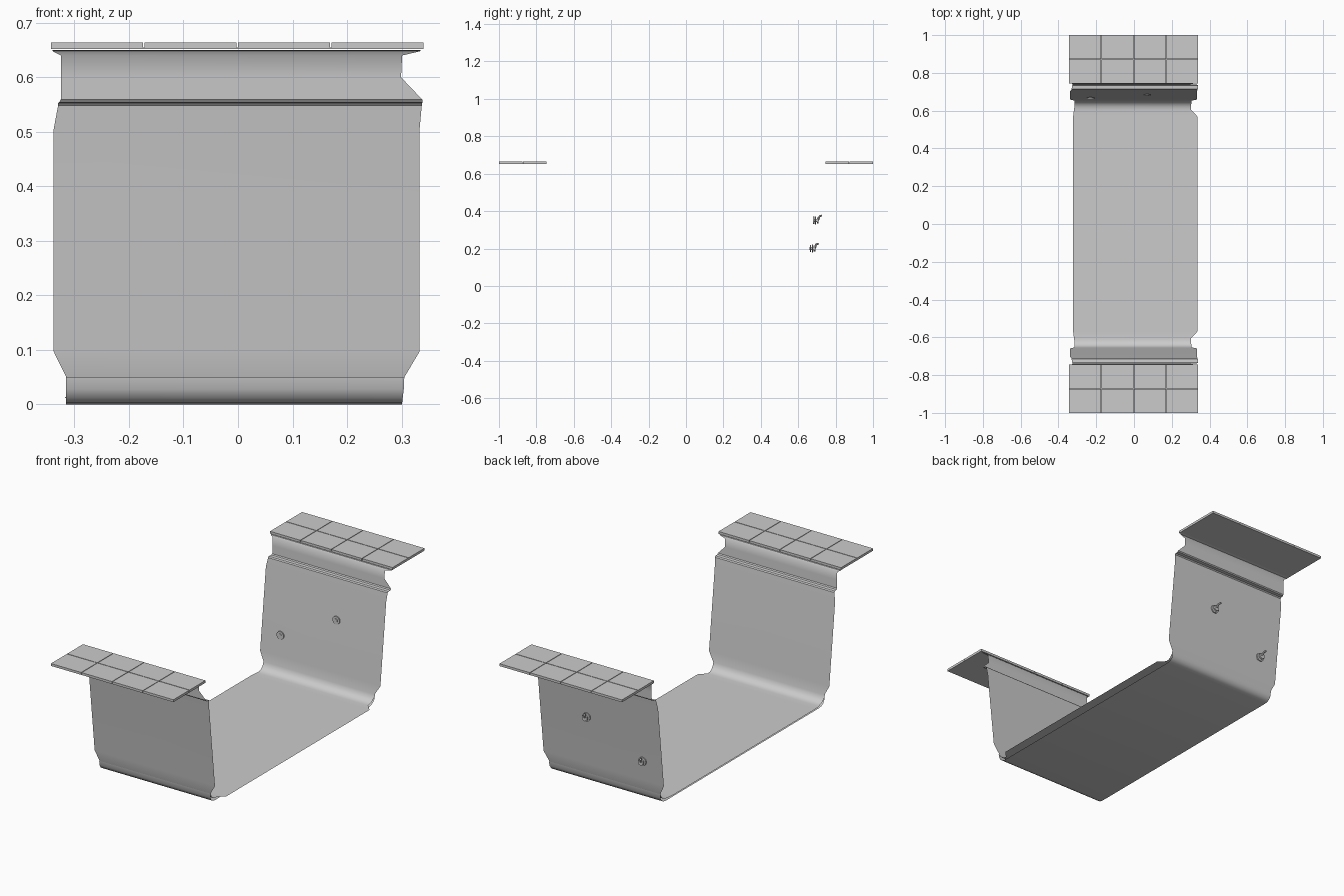
import bpy, bmesh, math
from mathutils import Matrix, Vector

if "Cube" in bpy.data.objects:
    bpy.data.objects.remove(bpy.data.objects["Cube"])


def finish(bm, name, smooth=True):
    me = bpy.data.meshes.new(name)
    bm.to_mesh(me)
    bm.free()
    ob = bpy.data.objects.new(name, me)
    bpy.context.collection.objects.link(ob)
    if smooth:
        bpy.ops.object.select_all(action='DESELECT')
        ob.select_set(True)
        bpy.context.view_layer.objects.active = ob
        bpy.ops.object.shade_smooth_by_angle(angle=math.radians(35))
    return ob


def sheet(name, half, flip=False):
    """Thin sheet from rows (y, z, left x, right x), mirrored front to back."""
    rows = [(-y, z, l, r) for y, z, l, r in reversed(half)] + half
    bm = bmesh.new()
    pairs = [(bm.verts.new((l, y, z)), bm.verts.new((r, y, z))) for y, z, l, r in rows]
    for (a, b), (d, c) in zip(pairs, pairs[1:]):
        bm.faces.new((d, c, b, a) if flip else (a, b, c, d))
    return finish(bm, name)


def box(bm, x0, x1, y0, y1, z0, z1):
    m = Matrix.Translation(((x0 + x1) / 2, (y0 + y1) / 2, (z0 + z1) / 2)) \
        @ Matrix.Diagonal((x1 - x0, y1 - y0, z1 - z0, 1))
    bmesh.ops.create_cube(bm, size=1, matrix=m)


# Main folded sheet: floor, bend, leaning wall, ledge, neck and top lip
sheet("channel_sheet", [
    (0.57, 0.012, -0.322, 0.335),
    (0.605, 0.012, -0.318, 0.302),
    (0.620, 0.014, -0.315, 0.302),
    (0.634, 0.020, -0.315, 0.303),
    (0.646, 0.032, -0.315, 0.304),
    (0.653, 0.050, -0.315, 0.305),
    (0.659, 0.097, -0.338, 0.333),
    (0.705, 0.505, -0.338, 0.333),
    (0.711, 0.548, -0.330, 0.337),
    (0.716, 0.553, -0.330, 0.338),
    (0.733, 0.554, -0.328, 0.338),
    (0.737, 0.559, -0.325, 0.338),
    (0.739, 0.600, -0.325, 0.299),
    (0.741, 0.640, -0.325, 0.301),
    (0.746, 0.648, -0.340, 0.335),
    (0.760, 0.650, -0.340, 0.335),
])

# Lower skin under the floor
sheet("floor_underside", [
    (0.612, 0.000, -0.315, 0.301),
    (0.630, 0.003, -0.315, 0.301),
    (0.644, 0.012, -0.315, 0.302),
    (0.653, 0.028, -0.315, 0.304),
    (0.656, 0.050, -0.315, 0.305),
], flip=True)

# Top plates, each a thin base with a 4 x 2 grid of tiles
X0, X1, Y0, Y1, gap = -0.343, 0.340, 0.745, 1.0, 0.003
for name, s in (("front", -1), ("back", 1)):
    bm = bmesh.new()
    ys = sorted((s * Y0, s * Y1))
    box(bm, X0, X1, *ys, 0.652, 0.655)
    w, d = (X1 - X0 - 3 * gap) / 4, (Y1 - Y0 - gap) / 2
    for i in range(4):
        for j in range(2):
            x, y = X0 + i * (w + gap), ys[0] + j * (d + gap)
            box(bm, x, x + w, y, y + d, 0.655, 0.664)
    finish(bm, name + "_top_plate", smooth=False)


def cyl(bm, a, b, r, sides=16):
    a, b = Vector(a), Vector(b)
    v = b - a
    m = Matrix.Translation((a + b) / 2) @ v.to_track_quat('Z', 'Y').to_matrix().to_4x4()
    bmesh.ops.create_cone(bm, cap_ends=True, segments=sides, radius1=r, radius2=r,
                          depth=v.length, matrix=m)


# Bolts through the back wall, with a small lever outside
for name, x, y, z in (("lower_bolt", -0.23, 0.670, 0.20), ("upper_bolt", 0.07, 0.687, 0.35)):
    bm = bmesh.new()
    cyl(bm, (x, y - 0.007, z), (x, y - 0.001, z), 0.020, 20)
    cyl(bm, (x, y - 0.009, z), (x, y + 0.022, z), 0.009)
    cyl(bm, (x, y + 0.003, z), (x, y + 0.009, z), 0.021, 20)
    cyl(bm, (x, y + 0.013, z), (x, y + 0.022, z), 0.016, 6)
    cyl(bm, (x, y + 0.020, z + 0.002), (x - 0.006, y + 0.026, z + 0.022), 0.005, 10)
    cyl(bm, (x - 0.006, y + 0.026, z + 0.022), (x - 0.012, y + 0.038, z + 0.026), 0.005, 10)
    finish(bm, name)
